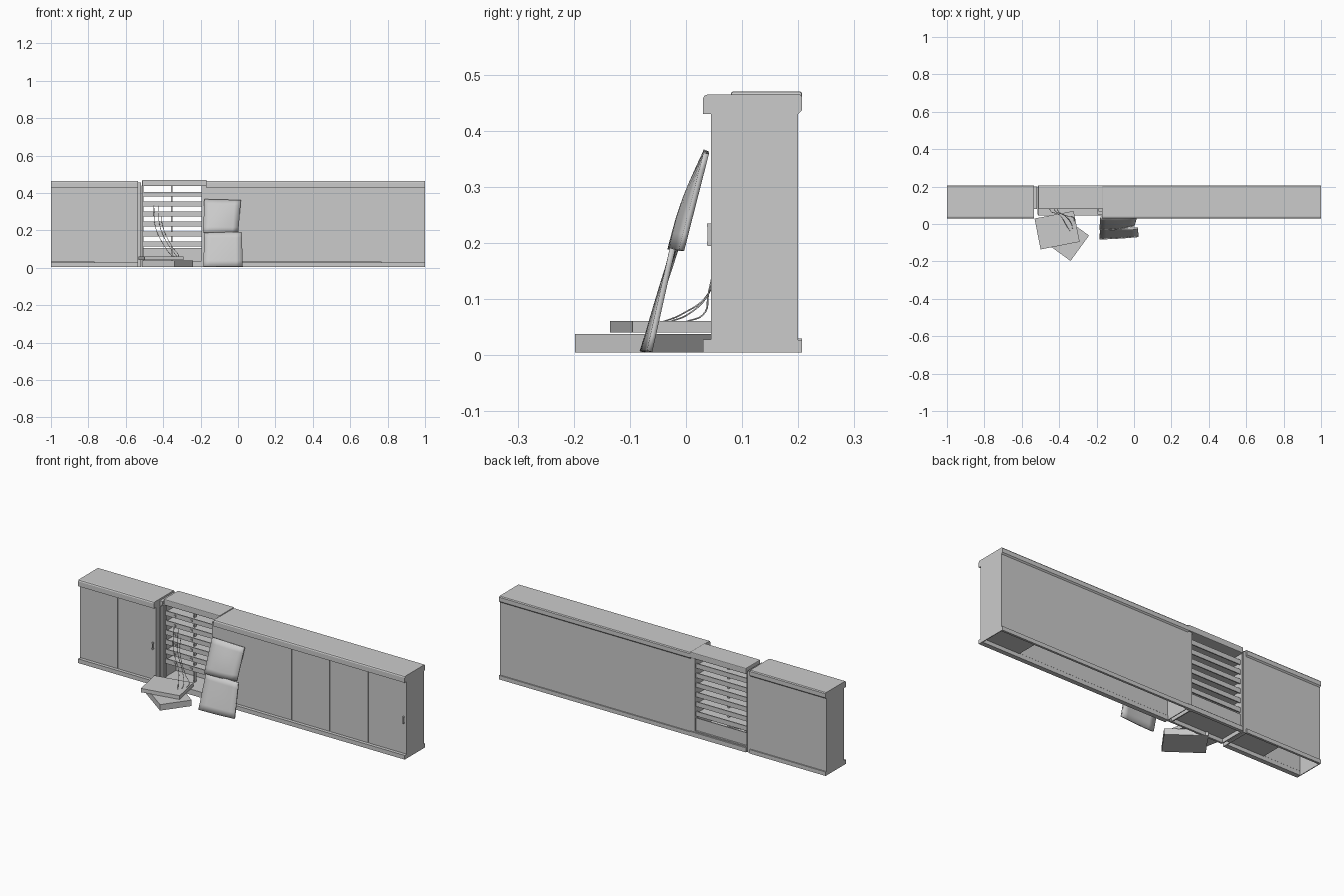
import bpy, bmesh, math
from mathutils import Vector

cube = bpy.data.objects.get("Cube")
if cube:
    bpy.data.objects.remove(cube, do_unlink=True)

grey = bpy.data.materials.new("light_grey")
grey.use_nodes = True
grey.diffuse_color = (0.6, 0.6, 0.6, 1)
bsdf = next(n for n in grey.node_tree.nodes if n.type == 'BSDF_PRINCIPLED')
bsdf.inputs["Base Color"].default_value = grey.diffuse_color


def finish(name, bm):
    bmesh.ops.recalc_face_normals(bm, faces=bm.faces)
    mesh = bpy.data.meshes.new(name)
    bm.to_mesh(mesh)
    bm.free()
    mesh.materials.append(grey)
    obj = bpy.data.objects.new(name, mesh)
    bpy.context.collection.objects.link(obj)
    return obj


def box(name, x, y, z, bevel=0):
    """Box from (low, high) ranges."""
    bm = bmesh.new()
    bmesh.ops.create_cube(bm, size=1)
    for v in bm.verts:
        v.co = [lo + (c + 0.5) * (hi - lo) for c, (lo, hi) in zip(v.co, (x, y, z))]
    obj = finish(name, bm)
    if bevel:
        mod = obj.modifiers.new("rounded", 'BEVEL')
        mod.width = bevel
        mod.segments = 2
    return obj


def extrude_x(name, profile, x0, x1):
    """Profile in (y, z) swept along x."""
    bm = bmesh.new()
    face = bm.faces.new([bm.verts.new((x0, y, z)) for y, z in profile])
    new = bmesh.ops.extrude_face_region(bm, geom=[face])["geom"]
    bmesh.ops.translate(bm, vec=(x1 - x0, 0, 0),
                        verts=[v for v in new if isinstance(v, bmesh.types.BMVert)])
    return finish(name, bm)


# Closed cabinet rows, hollow below
CAP = [(0.03, 0.43), (0.03, 0.457), (0.033, 0.463), (0.04, 0.465), (0.203, 0.465),
       (0.207, 0.46), (0.207, 0.437), (0.2, 0.43), (0.19, 0.45), (0.05, 0.45), (0.045, 0.43)]


def cabinet_row(side, x0, x1, count):
    extrude_x(side + "_top_cap", CAP, x0, x1)
    box(side + "_back_panel", (x0, x1), (0.195, 0.2), (0.005, 0.455))
    box(side + "_front_wall", (x0, x1), (0.049, 0.054), (0.03, 0.455))
    box(side + "_front_plinth", (x0, x1), (0.03, 0.056), (0.005, 0.028))
    box(side + "_back_rail", (x0, x1), (0.195, 0.207), (0.005, 0.027))
    for x in (x0, x1 - 0.004):
        box(side + "_end_wall", (x, x + 0.004), (0.045, 0.2), (0.005, 0.455))
    pitch = (x1 - x0) / count
    for i in range(count):
        a = x0 + i * pitch
        box(side + "_door", (a + 0.002, a + pitch - 0.002), (0.045, 0.05), (0.03, 0.43))
    box(side + "_end_floor", (x1 - pitch, x1), (0.05, 0.198), (0.026, 0.03))
    # Door handle with two fixings
    box(side + "_handle", (x1 - 0.018, x1 - 0.014), (0.038, 0.046), (0.195, 0.235))
    for z in (0.197, 0.229):
        box(side + "_handle_fixing", (x1 - 0.02, x1 - 0.012), (0.037, 0.046), (z, z + 0.006))


cabinet_row("right", -1, -0.535, 2)
cabinet_row("left", -0.17, 1, 5)

# Open cabinet frame
box("open_cabinet_cap", (-0.512, -0.168), (0.08, 0.207), (0.437, 0.47), 0.004)
box("joint_filler", (-0.535, -0.518), (0.08, 0.2), (0.005, 0.455))
for x in (-0.515, -0.195):
    box("frame_side", (x, x + 0.006), (0.05, 0.2), (0.005, 0.44))
box("frame_right_post", (-0.515, -0.504), (0.08, 0.1), (0.03, 0.44))
box("frame_left_post", (-0.195, -0.17), (0.05, 0.07), (0.03, 0.44))
box("frame_left_back_post", (-0.195, -0.17), (0.18, 0.2), (0.03, 0.44))
box("base_floor", (-0.512, -0.17), (0.045, 0.2), (0.026, 0.036))
box("base_front_rail", (-0.512, -0.17), (0.045, 0.056), (0.005, 0.03))
box("base_back_rail", (-0.512, -0.17), (0.19, 0.207), (0.005, 0.03))
box("lower_back_plate", (-0.512, -0.19), (0.185, 0.19), (0.03, 0.105))
box("middle_post", (-0.358, -0.35), (0.12, 0.135), (0.03, 0.44))

# Equipment shelves with front and back lips
for i in range(6):
    z = 0.115 + i * 0.053
    box("shelf", (-0.51, -0.192), (0.085, 0.19), (z + 0.01, z + 0.014))
    for y in (0.085, 0.184):
        box("shelf_lip", (-0.51, -0.192), (y, y + 0.006), (z, z + 0.026))
    for x in (-0.45, -0.35):
        box("shelf_socket", (x, x + 0.012), (0.08, 0.086), (z + 0.008, z + 0.018))

# Units pulled out on the ground
for name, x, y, z, angle, h in (("lower_loose_unit", -0.376, -0.067, 0.0215, -36, 0.033),
                                ("upper_loose_unit", -0.411, -0.033, 0.051, 11, 0.021)):
    unit = box(name, (-0.1065, 0.1065), (-0.084, 0.084), (-h / 2, h / 2))
    unit.location = (x, y, z)
    unit.rotation_euler.z = math.radians(angle)


# Bent door sheets leaning on the cabinets
def sheet(name, tl, tr, br, bl, bulge):
    tl, tr, br, bl = map(Vector, (tl, tr, br, bl))
    n = 6
    bm = bmesh.new()
    bmesh.ops.create_grid(bm, x_segments=n, y_segments=n, size=0.5)
    for v in bm.verts:
        u, w = v.co.x + 0.5, v.co.y + 0.5
        v.co = bl.lerp(br, u).lerp(tl.lerp(tr, u), w)
        v.co.y -= bulge * math.sin(math.pi * u) * math.sin(math.pi * (0.2 + w * 0.8))
    obj = finish(name, bm)
    mod = obj.modifiers.new("thickness", 'SOLIDIFY')
    mod.thickness = 0.01
    mod.offset = 0
    for p in obj.data.polygons:
        p.use_smooth = True
    bpy.context.view_layer.objects.active = obj
    obj.select_set(True)
    bpy.ops.object.shade_smooth_by_angle(angle=math.radians(35))
    obj.select_set(False)


sheet("upper_loose_door", (-0.18, 0.036, 0.365), (0.015, 0.036, 0.36),
      (0, -0.008, 0.187), (-0.185, -0.028, 0.188), 0.012)
sheet("lower_loose_door", (-0.18, -0.018, 0.19), (0.02, -0.024, 0.19),
      (0.025, -0.065, 0.007), (-0.185, -0.078, 0.006), 0.004)


# Cables hanging from the shelves to the loose unit
def cable(points):
    curve = bpy.data.curves.new("cable", 'CURVE')
    curve.dimensions = '3D'
    curve.bevel_depth = 0.0015
    curve.bevel_resolution = 1
    curve.resolution_u = 6
    spline = curve.splines.new('BEZIER')
    spline.bezier_points.add(len(points) - 1)
    for p, co in zip(spline.bezier_points, points):
        p.co = co
        p.handle_left_type = p.handle_right_type = 'AUTO'
    curve.materials.append(grey)
    bpy.context.collection.objects.link(bpy.data.objects.new("cable", curve))


for dx, top, end_y in ((0, 0.34, -0.04), (0.025, 0.33, -0.028), (0.04, 0.28, 0)):
    cable([(-0.45 + dx, 0.085, top), (-0.442 + dx, 0.065, 0.22),
           (-0.39 + dx, 0.04, 0.11), (-0.36 + dx, end_y + 0.03, 0.072),
           (-0.34 + dx / 2, end_y, 0.06)])
